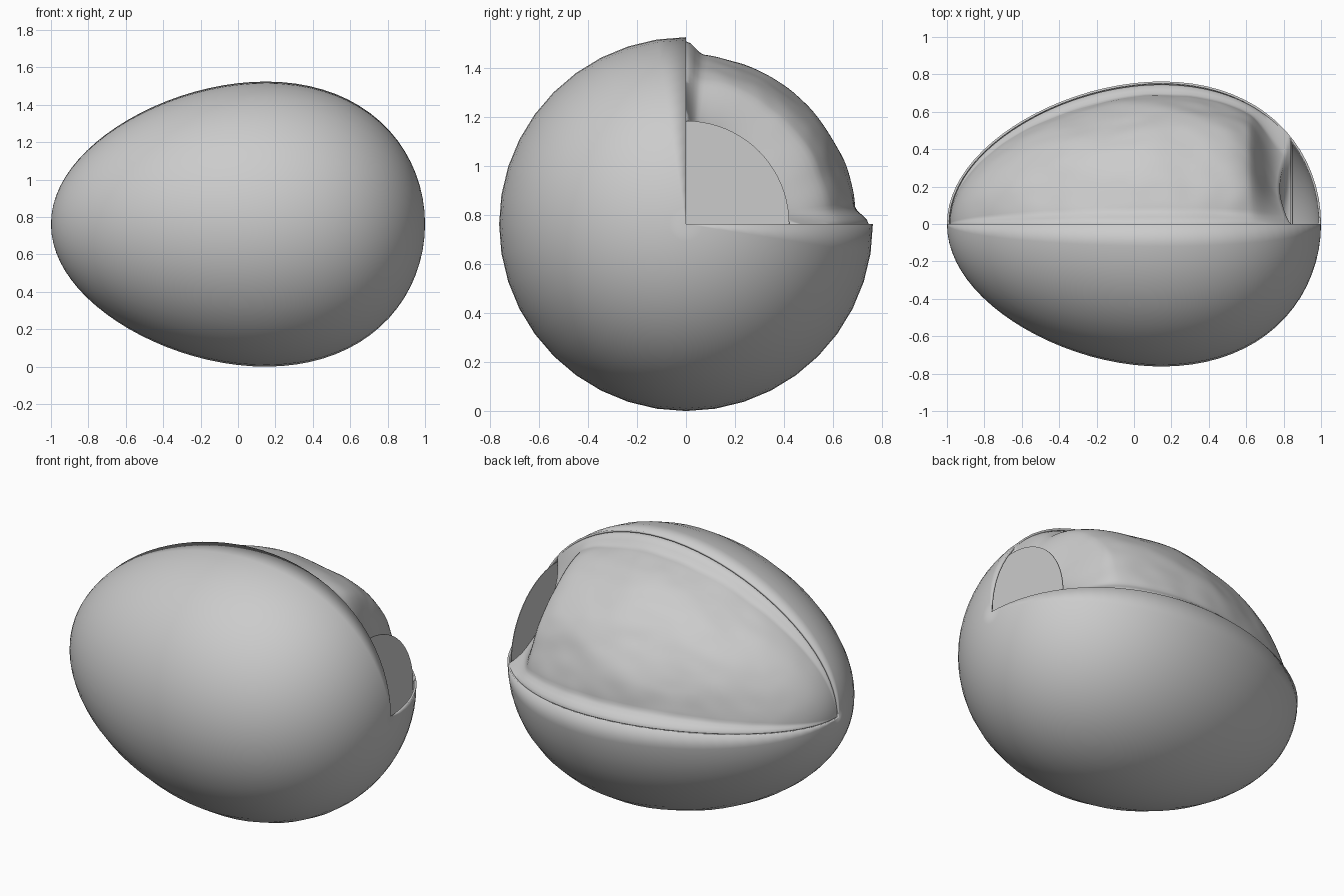
import bpy, bmesh, math
from mathutils import noise, Vector

if "Cube" in bpy.data.objects:
    bpy.data.objects.remove(bpy.data.objects["Cube"])

R = 0.762          # largest radius, also height of the long axis
X_CELL = 0.85      # where the air cell membrane stands


def egg(t):
    """Egg profile: t = 0 at the pointed end, pi at the blunt end."""
    return -math.cos(t), R * math.sin(t - 0.15 * math.sin(t))


def egg_radius(x):
    return egg(math.acos(-x))[1]


def step(a, b, v):
    v = min(1, max(0, (v - a) / (b - a)))
    return v * v * (3 - 2 * v)


def sweep(name, profile, angles, closed, shape=None, angle=40):
    """Revolve a profile round the x axis, optionally reshaping each point."""
    bm = bmesh.new()
    rows = []
    for a in angles:
        row = []
        for x, r in profile:
            px, pr = shape(x, r, a) if shape else (x, r)
            row.append(bm.verts.new((px, pr * math.cos(a), R + pr * math.sin(a))))
        rows.append(row)
    n = len(rows)
    for i in range(n if closed else n - 1):
        p, q = rows[i], rows[(i + 1) % n]
        for j in range(len(profile) - 1):
            bm.faces.new((p[j], p[j + 1], q[j + 1], q[j]))
    bmesh.ops.remove_doubles(bm, verts=bm.verts, dist=1e-5)
    bmesh.ops.recalc_face_normals(bm, faces=bm.faces)
    # make sure normals point away from the axis
    bm.faces.ensure_lookup_table()
    c = Vector((0, 0, R))
    if sum((f.calc_center_median() - c).dot(f.normal) for f in bm.faces) < 0:
        bmesh.ops.reverse_faces(bm, faces=bm.faces)
    me = bpy.data.meshes.new(name)
    bm.to_mesh(me)
    bm.free()
    ob = bpy.data.objects.new(name, me)
    bpy.context.collection.objects.link(ob)
    bpy.context.view_layer.objects.active = ob
    ob.select_set(True)
    bpy.ops.object.shade_smooth_by_angle(angle=math.radians(angle))
    ob.select_set(False)
    return ob


# thin shell, upper back quarter cut away
N = 40
profile = [egg(math.pi * i / N) for i in range(N + 1)]
shell = sweep("shell", profile, [math.pi / 2 + 2 * math.pi * i / N for i in range(N * 3 // 4 + 1)], False)
solid = shell.modifiers.new("thickness", 'SOLIDIFY')
solid.thickness = 0.012
solid.offset = -1


# egg white: fills the shell, sunken and wavy where it is exposed
def exposed(x, r, a):
    deg = math.degrees(a)
    if not 0 < deg < 90:
        return x, r
    w = step(0, 6, deg) * step(0, 6, 90 - deg)
    broad = math.sin(2 * a) ** 0.6
    p = Vector((x * 2.6, r * math.cos(a) * 3.5, r * math.sin(a) * 3.5))
    wave = 0.022 * noise.noise(p) + 0.006 * noise.noise(p * 2.7)
    end = step(0.62, 0.84, x)
    r2 = r * (1 - 0.075 * w + wave * w - 0.33 * broad * end)
    return x - 0.06 * broad * step(0.5, 0.84, x), r2


M = 90
t_end = math.acos(-0.84)
inner = []
for i in range(M + 1):
    x, r = egg(t_end * i / M)
    inner.append((x * 0.985 if x < 0 else x, r * 0.978))
inner += [(0.84, inner[-1][1] * k) for k in (0.75, 0.5, 0.25, 0)]
angles = [math.radians(1.5 * i) for i in range(60)]
angles += [math.radians(90 + 9 * i) for i in range(30)]
sweep("egg_white", inner, angles, True, exposed, 50)

# upright membrane closing the air cell at the blunt end
rad = egg_radius(X_CELL) - 0.03
disc = [(X_CELL, 0), (X_CELL, rad), (X_CELL - 0.004, rad), (X_CELL - 0.004, 0)]
sweep("air_cell_membrane", disc, [2 * math.pi * i / 80 for i in range(80)], True)
